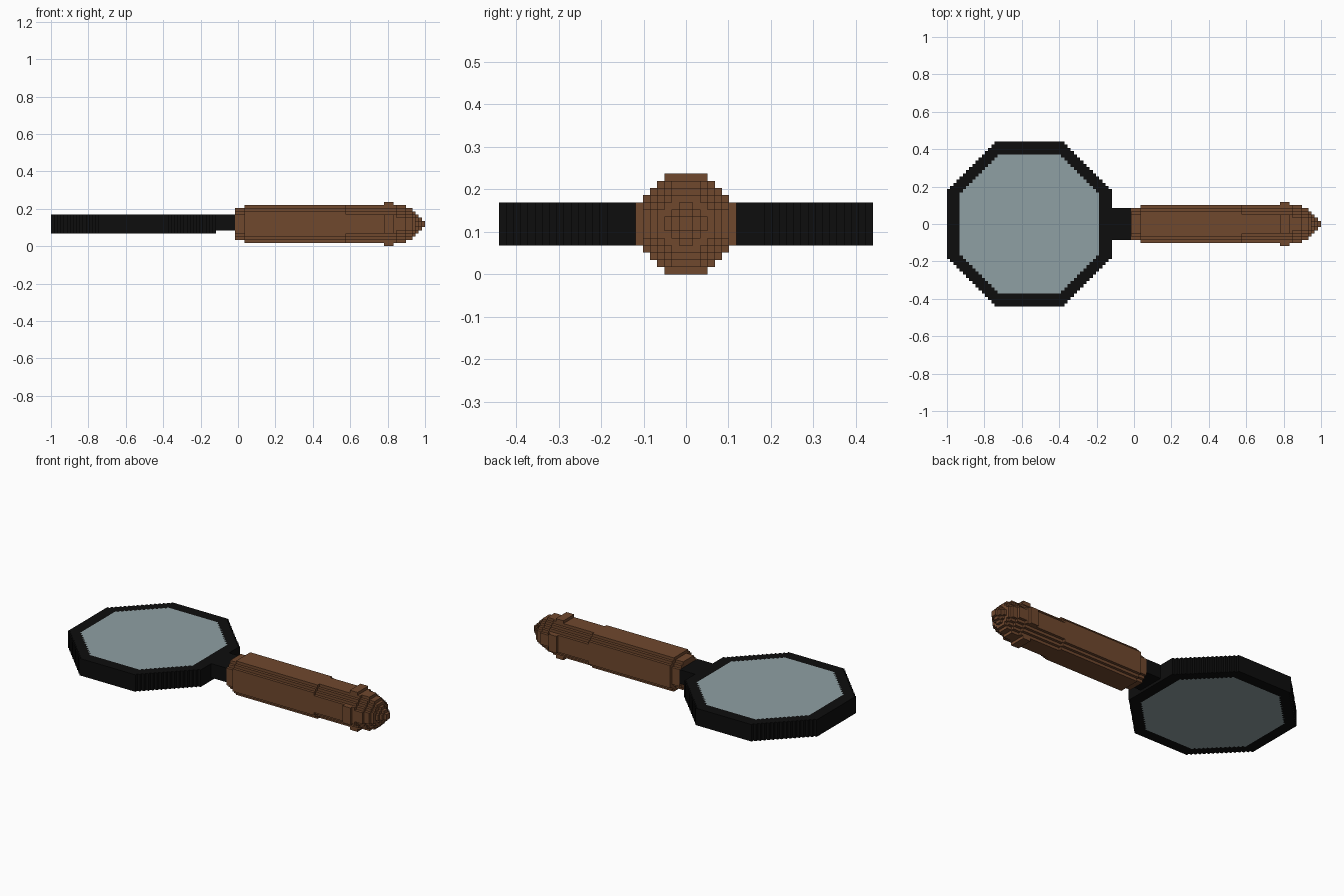
import bpy, bmesh
from mathutils import Matrix, Vector

cube = bpy.data.objects.get("Cube")
if cube:
    bpy.data.objects.remove(cube)

CELL = 2 / 118          # size of one block
MID_Z = 7               # height of the handle axis, in blocks


def material(name, rgb):
    mat = bpy.data.materials.new(name)
    mat.use_nodes = True
    mat.diffuse_color = (*rgb, 1)
    mat.node_tree.nodes["Principled BSDF"].inputs["Base Color"].default_value = (*rgb, 1)
    return mat


BLACK = material("black frame", (0.004, 0.004, 0.004))
BROWN = material("brown wood", (0.162, 0.065, 0.027))
GLASS = material("pale glass", (0.275, 0.352, 0.371))


def octagon(radius, flat):
    """Octagon outline whose slanted sides are one-block stairs."""
    corner = []
    for k in range(radius - flat):
        corner += [(flat + k, radius - k), (flat + k, radius - k - 1)]
    corner.append((radius, flat))
    right = corner + [(u, -v) for u, v in reversed(corner)]
    return right + [(-u, v) for u, v in reversed(right)]


def rectangle(half_u, half_v):
    return [(half_u, half_v), (half_u, -half_v), (-half_u, -half_v), (-half_u, half_v)]


def add_prism(bm, loops, frame, start, end):
    """Fill the outlines (the second one is a hole) and extrude from start to end."""
    edges = []
    for loop in loops:
        verts = [bm.verts.new(frame @ Vector((u, v, start))) for u, v in loop]
        edges += [bm.edges.new((a, b)) for a, b in zip(verts, verts[1:] + verts[:1])]
    filled = bmesh.ops.triangle_fill(bm, edges=edges, use_beauty=True)
    faces = [g for g in filled["geom"] if isinstance(g, bmesh.types.BMFace)]
    out = bmesh.ops.extrude_face_region(bm, geom=faces, use_keep_orig=True)
    top = [g for g in out["geom"] if isinstance(g, bmesh.types.BMVert)]
    bmesh.ops.translate(bm, verts=top, vec=frame.to_3x3() @ Vector((0, 0, end - start)))


def build(name, mat, frame, sections):
    bm = bmesh.new()
    for loops, start, end in sections:
        add_prism(bm, loops, frame, start, end)
    bmesh.ops.recalc_face_normals(bm, faces=bm.faces)
    bmesh.ops.transform(bm, verts=bm.verts, matrix=Matrix.Scale(CELL, 4))
    mesh = bpy.data.meshes.new(name)
    bm.to_mesh(mesh)
    bm.free()
    mesh.materials.append(mat)
    bpy.context.collection.objects.link(bpy.data.objects.new(name, mesh))


# Upright prisms centred on the lens, and prisms lying along the handle axis
lens_frame = Matrix.Translation((-33, 0, 0))
handle_frame = Matrix(((0, 0, 1, -59), (1, 0, 0, 0), (0, 1, 0, MID_Z), (0, 0, 0, 1)))

# Lens and its frame
outer, inner = octagon(26, 11), octagon(22, 10)
build("lens_frame", BLACK, lens_frame, [([outer, inner], 4, 10)])
build("lens", GLASS, lens_frame, [([inner], 4, 10)])

# Neck joining frame and handle
neck_frame = handle_frame @ Matrix.Translation((0, 0.5, 0))
build("neck", BLACK, neck_frame, [([rectangle(5, 2.5)], 52, 58)])

# Handle: (radius, flat half-width, start, end) of each section
profile = [(5, 3, 58, 61), (6, 4, 61, 93), (6, 3, 93, 109), (6, 2, 109, 112),
           (5, 2, 112, 114), (4, 2, 114, 115), (3, 1, 115, 116),
           (2, 1, 116, 117), (1, 1, 117, 118)]
build("handle", BROWN, handle_frame,
      [([octagon(r, f)], a, b) for r, f, a, b in profile])

# Raised studs on the four flats near the end of the handle
studs = []
for side in (-1, 1):
    plate = [(u, side * (6.5 + v)) for u, v in rectangle(3, 0.5)]
    studs += [([plate], 105, 108), ([[(v, u) for u, v in plate]], 105, 108)]
build("handle_studs", BROWN, handle_frame, studs)
